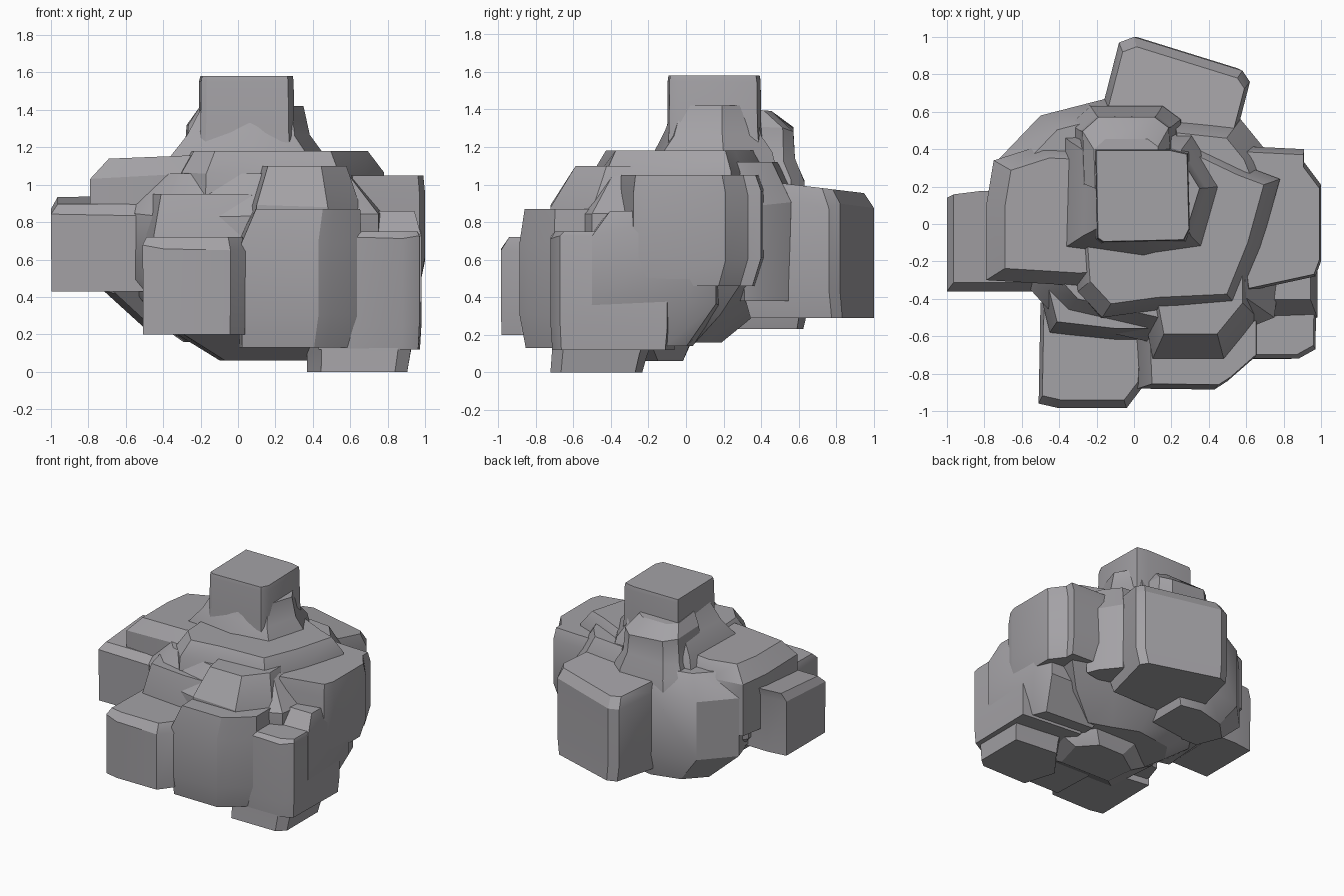
import bpy, bmesh, random
random.seed(4)

stone = bpy.data.materials.new("stone")
stone.diffuse_color = (.37, .36, .38, 1)


def chunk(name, outline, levels, tilt=(0, 0), jitter=0.018):
    """Stone chunk: an outline stacked at levels (z, scale, dx, dy); tilt slopes the top."""
    bm = bmesh.new()
    cx = sum(p[0] for p in outline) / len(outline)
    cy = sum(p[1] for p in outline) / len(outline)
    rings = []
    for i, (z, s, dx, dy) in enumerate(levels):
        top = i >= len(levels) - 2 and i > 0
        ring = []
        for x, y in outline:
            px, py = (x - cx) * s, (y - cy) * s
            pz = z + (tilt[0] * px + tilt[1] * py if top else 0)
            if 0 < i < len(levels) - 1:
                pz += random.uniform(-jitter, jitter)
            ring.append(bm.verts.new((cx + px + dx, cy + py + dy, pz)))
        rings.append(ring)
    n = len(outline)
    for a, b in zip(rings, rings[1:]):
        for i in range(n):
            j = (i + 1) % n
            bm.faces.new((a[i], a[j], b[j], b[i]))
    bm.faces.new(rings[0])
    bm.faces.new(rings[-1])
    bmesh.ops.recalc_face_normals(bm, faces=bm.faces)
    me = bpy.data.meshes.new(name)
    bm.to_mesh(me)
    bm.free()
    me.materials.append(stone)
    ob = bpy.data.objects.new(name, me)
    bpy.context.collection.objects.link(ob)
    return ob


# central mass that everything else grows out of
chunk("core", [(-.6, -.3), (-.4, -.52), (.3, -.68), (.75, -.5), (.85, .3),
               (.5, .42), (.1, .58), (-.5, .5), (-.7, .2)],
      [(.16, .5, .04, -.1), (.32, .8, .02, -.06), (.5, 1, 0, 0),
       (.84, 1, 0, 0), (1.06, .77, 0, 0)])
chunk("underside", [(-.3, -.62), (.5, -.64), (.62, -.2), (.4, .04), (0, .04), (-.35, -.2)],
      [(.06, .55, .03, .08), (.2, 1, 0, 0), (.45, 1.1, 0, .05)])

# summit block and its flared neck
chunk("summit", [(-.2, -.08), (-.17, -.1), (.27, -.09), (.3, -.03), (.29, .38), (.2, .4), (-.21, .4)],
      [(1.1, 1.06, 0, 0), (1.3, 1, 0, 0), (1.55, .99, 0, 0), (1.58, .97, 0, 0)], jitter=.01)
chunk("summit_neck", [(-.36, -.12), (.05, -.18), (.36, -.12), (.46, .2), (.3, .46), (-.34, .44)],
      [(.95, 1.15, 0, 0), (1.17, 1, 0, 0), (1.27, .8, 0, .01), (1.42, .66, .02, .02)])
chunk("neck_shoulder", [(-.28, .2), (.22, .2), (.2, .52), (.12, .58), (-.2, .58), (-.29, .5)],
      [(.8, 1.3, 0, .02), (1.02, 1.2, 0, .02), (1.13, 1, 0, 0), (1.31, .94, 0, 0),
       (1.4, .7, .0, -.08)], tilt=(0, -.08))

# upper ledges
chunk("upper_slab", [(-.3, -.36), (-.17, -.5), (.12, -.46), (.55, -.44), (.68, -.12),
                     (.78, .24), (.62, .3), (.2, .5), (-.35, .42)],
      [(.8, 1.02, 0, 0), (1.05, 1, 0, 0), (1.18, .86, -.01, .01)])
chunk("left_shoulder", [(-.79, -.3), (-.3, -.33), (-.05, -.3), (-.05, .4), (-.5, .42), (-.75, .34), (-.79, .1)],
      [(.6, 1, 0, 0), (1.04, 1, 0, 0), (1.15, .82, .04, 0)], tilt=(.04, 0))

# outer blocks, going round from the left
chunk("left_block", [(-1, -.36), (-.45, -.36), (-.4, .15), (-.84, .16), (-1, .14)],
      [(.43, .99, 0, 0), (.86, 1, 0, 0), (.92, .94, .02, .03)], tilt=(0, .08), jitter=.008)
chunk("left_root", [(-.7, -.3), (-.3, -.4), (-.2, .2), (-.65, .3)],
      [(.28, .6, .1, 0), (.45, 1, 0, 0), (.8, 1, 0, 0)])
chunk("front_left_block", [(-.51, -.96), (-.4, -.985), (-.04, -.985), (.04, -.88), (.06, -.5), (-.5, -.42)],
      [(.2, .99, 0, 0), (.66, 1, 0, 0), (.72, .93, 0, .03)])
chunk("front_left_step", [(-.45, -.6), (-.1, -.64), (.1, -.64), (.14, -.2), (-.45, -.25), (-.5, -.4)],
      [(.25, .95, 0, 0), (.72, 1, 0, .02), (.95, .88, .01, .06)])
chunk("front_middle_block", [(.02, -.88), (.43, -.885), (.5, -.84), (.66, -.7), (.66, -.4), (0, -.4)],
      [(.13, .94, -.02, .02), (.3, 1, 0, 0), (.7, 1, 0, 0), (.87, .87, .03, 0)])
chunk("front_slope", [(.1, -.72), (.48, -.72), (.66, -.5), (.66, -.2), (0, -.2)],
      [(.6, 1, 0, 0), (.88, 1, 0, 0), (1.1, .75, -.01, .07)])
chunk("front_right_block", [(.42, -.72), (.88, -.72), (.97, -.67), (.98, -.1), (.45, -.05)],
      [(.12, .97, 0, 0), (.25, 1, 0, 0), (.71, 1, 0, 0), (.75, .95, 0, .01)])
chunk("front_right_foot", [(.44, -.72), (.86, -.72), (.93, -.66), (.93, -.24), (.55, -.2), (.36, -.45)],
      [(0, .94, -.01, -.015), (.1, .97, 0, 0), (.3, 1.1, 0, .04)])
chunk("right_block", [(.6, -.36), (.97, -.28), (1, -.2), (1, .21), (.91, .33), (.91, .4), (.5, .42)],
      [(.46, .95, -.02, -.03), (.6, 1, 0, 0), (.95, 1, 0, 0), (1.05, .94, .0, -.01)])
chunk("right_lower_block", [(.4, -.5), (.98, -.5), (.98, .02), (.92, .16), (.4, .2)],
      [(.14, .8, -.04, -.1), (.36, 1, 0, 0), (.74, 1, 0, 0), (.86, .85, 0, .04)])
chunk("back_block", [(.58, .82), (.62, .76), (.5, .3), (-.1, .3), (-.17, .62), (-.08, .97), (0, 1)],
      [(.29, .94, 0, .02), (.44, 1, 0, 0), (.9, 1, 0, 0), (.99, .93, 0, -.03)], tilt=(0, -.12))
chunk("back_right_wedge", [(.2, .2), (.74, .3), (.7, .4), (.57, .56), (.2, .6)],
      [(.38, .9, 0, 0), (.9, 1, 0, 0), (1.12, .72, -.05, -.06)])
chunk("back_left_block", [(-.72, .35), (-.5, .58), (-.15, .67), (.1, .62), (.1, .05), (-.6, .05)],
      [(.23, .66, .08, .05), (.42, 1, 0, 0), (.9, 1, 0, 0), (1.08, .76, .04, -.03)])

# smooth shading with crisp creases
for ob in bpy.context.collection.objects:
    ob.select_set(True)
    bpy.context.view_layer.objects.active = ob
bpy.ops.object.shade_smooth_by_angle()
